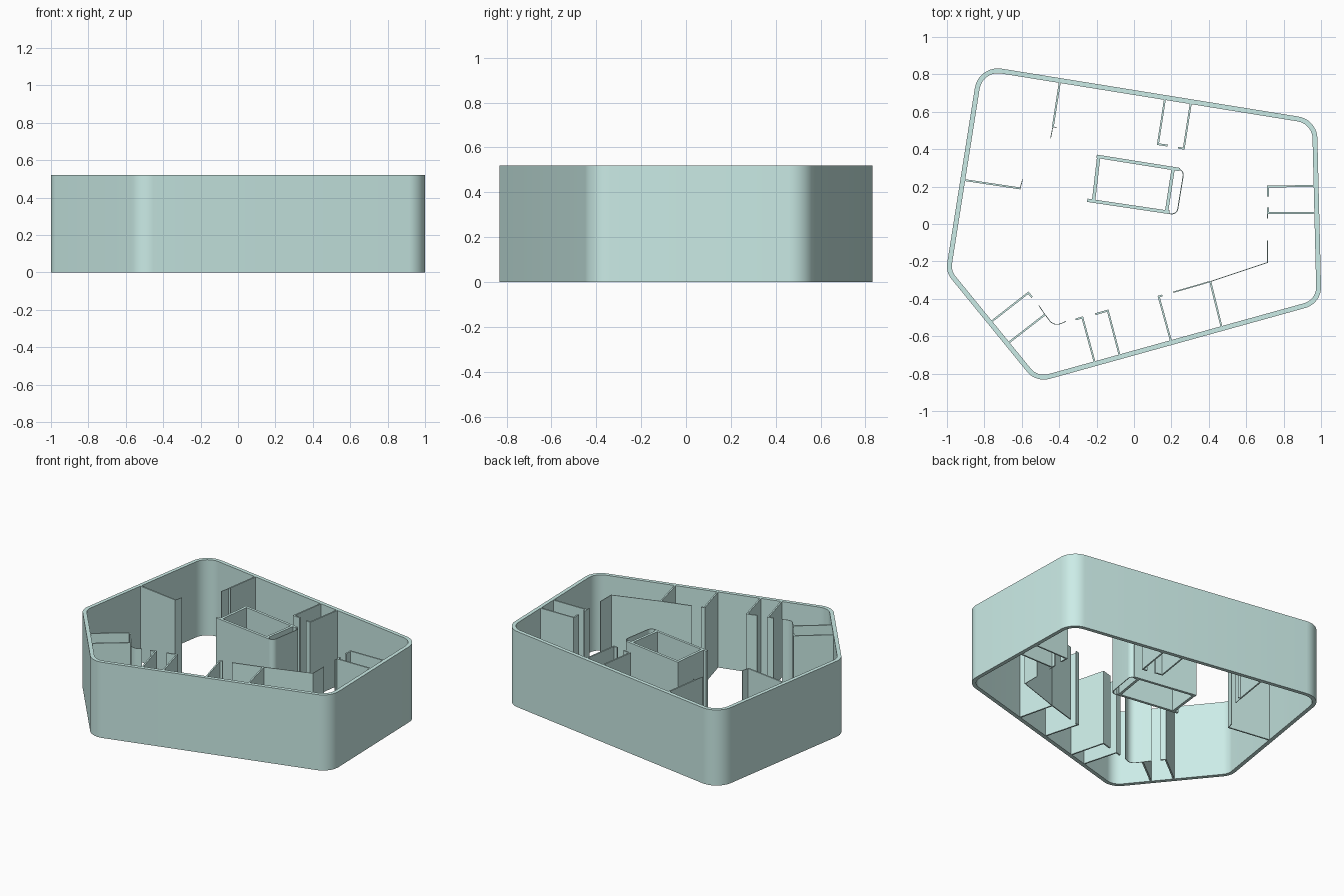
import bpy, bmesh, math
from mathutils import Vector

if "Cube" in bpy.data.objects:
    bpy.data.objects.remove(bpy.data.objects["Cube"])

HEIGHT = 0.52
mat = bpy.data.materials.new("pale_teal")
mat.diffuse_color = (0.60, 0.84, 0.80, 1)
mat.use_nodes = True
mat.node_tree.nodes["Principled BSDF"].inputs["Base Color"].default_value = mat.diffuse_color


def fillet(pts, radii, closed=False, steps=10):
    """Round the corners of a polyline; radius 0 keeps a corner sharp."""
    out, n = [], len(pts)
    for i in range(n):
        p, r = Vector(pts[i]), radii[i]
        if r == 0 or (not closed and i in (0, n - 1)):
            out.append(p)
            continue
        a = (Vector(pts[i - 1]) - p).normalized()
        b = (Vector(pts[(i + 1) % n]) - p).normalized()
        half = a.angle(b) / 2
        centre = p + (a + b).normalized() * r / math.sin(half)
        start = p + a * r / math.tan(half) - centre
        end = p + b * r / math.tan(half) - centre
        sweep = math.atan2(start.cross(end), start.dot(end))
        for k in range(steps + 1):
            t = sweep * k / steps
            c, s = math.cos(t), math.sin(t)
            out.append(centre + Vector((start.x * c - start.y * s,
                                        start.x * s + start.y * c)))
    return out


def offset(pts, d, closed):
    """Shift a polyline to its left by d with mitred corners."""
    out, n = [], len(pts)
    for i in range(n):
        normals = []
        for j in (i - 1, i):
            if closed or 0 <= j < n - 1:
                e = (pts[(j + 1) % n] - pts[j]).normalized()
                normals.append(Vector((-e.y, e.x)))
        m = (normals[0] + normals[-1]).normalized()
        out.append(pts[i] + m * d / m.dot(normals[0]))
    return out


def wall(name, pts, lo, hi, closed=False):
    """Upright wall along a plan path, between two sideways offsets."""
    pts = [Vector(p) for p in pts]
    bm = bmesh.new()
    rings = []
    for a, b in zip(offset(pts, lo, closed), offset(pts, hi, closed)):
        rings.append([bm.verts.new((p.x, p.y, z))
                      for p, z in ((a, 0), (b, 0), (b, HEIGHT), (a, HEIGHT))])
    n = len(rings)
    for i in range(n if closed else n - 1):
        r, s = rings[i], rings[(i + 1) % n]
        for k in range(4):
            bm.faces.new((r[k], r[(k + 1) % 4], s[(k + 1) % 4], s[k]))
    if not closed:
        bm.faces.new(rings[0])
        bm.faces.new(rings[-1][::-1])
    bmesh.ops.recalc_face_normals(bm, faces=bm.faces)
    me = bpy.data.meshes.new(name)
    bm.to_mesh(me)
    bm.free()
    for f in me.polygons:
        f.use_smooth = True
    me.set_sharp_from_angle(angle=math.radians(30))
    me.materials.append(mat)
    ob = bpy.data.objects.new(name, me)
    bpy.context.collection.objects.link(ob)
    return ob


# Outer shell: rounded five-sided plan, fitted to the overall size
plan = [(-0.828, 0.852), (-1.002, -0.255), (-0.522, -0.846),
        (0.998, -0.423), (0.974, 0.560)]
shell = fillet(plan, [0.125, 0.11, 0.115, 0.115, 0.12], closed=True)
for axis, half in ((0, 1.0), (1, 0.832)):
    lo = min(p[axis] for p in shell)
    hi = max(p[axis] for p in shell)
    for p in shell:
        p[axis] = ((p[axis] - lo) / (hi - lo) * 2 - 1) * half
wall("outer_wall", shell, 0, 0.026, closed=True)

# Central core: thick walls plus a thin rounded skin on its right end
T = 0.009
wall("core_back_wall", [(-0.2, 0.362), (0.245, 0.291)], -T, T)
wall("core_front_wall", [(-0.25, 0.127), (0.19, 0.062)], -T, T)
wall("core_left_wall", [(-0.188, 0.365), (-0.216, 0.125)], -T, T)
wall("core_inner_wall", [(0.209, 0.293), (0.174, 0.066)], -T, T)
wall("core_right_skin",
     fillet([(0.2, 0.303), (0.271, 0.291), (0.231, 0.046), (0.16, 0.058)],
            [0, 0.035, 0.035, 0]), -0.005, 0)

# Interior partitions: (name, plan path, half thickness)
M, S = 0.005, 0.002
partitions = [
    ("back_left_partition", [(-0.395, 0.77), (-0.434, 0.517)], M),
    ("back_left_thin_screen", [(-0.414, 0.515), (-0.434, 0.52), (-0.446, 0.457)], S),
    ("left_partition", [(-0.92, 0.237), (-0.607, 0.19)], M),
    ("left_return", [(-0.609, 0.19), (-0.596, 0.238)], S),
    ("back_closet_left", [(0.167, 0.68), (0.128, 0.427), (0.18, 0.419)], M),
    ("back_closet_right", [(0.305, 0.655), (0.266, 0.403), (0.236, 0.408)], M),
    ("right_closet_back", [(0.98, 0.204), (0.716, 0.2), (0.716, 0.147)], M),
    ("right_closet_front", [(0.985, 0.06), (0.716, 0.058), (0.716, 0.087)], M),
    ("right_thin_screen", [(0.714, 0.085), (0.714, 0.03)], S),
    ("front_right_screen", [(0.714, -0.088), (0.714, -0.206), (0.41, -0.307)], S),
    ("front_right_room_wall", [(0.41, -0.307), (0.21, -0.365)], M * 0.7),
    ("front_right_partition", [(0.47, -0.558), (0.408, -0.308)], M),
    ("front_room_partition", [(0.2, -0.635), (0.132, -0.388), (0.152, -0.382)], M),
    ("front_closet_right", [(-0.075, -0.71), (-0.14, -0.463), (-0.206, -0.482)], M),
    ("front_closet_left", [(-0.208, -0.748), (-0.276, -0.5), (-0.312, -0.51)], M),
    ("left_closet_front", [(-0.677, -0.64), (-0.476, -0.484)], M),
    ("left_closet_back", [(-0.77, -0.528), (-0.565, -0.368), (-0.545, -0.392)], M),
]
for name, path, half in partitions:
    wall(name, path, -half, half)

# Curved thin screen beside the left closet
wall("curved_screen",
     fillet([(-0.509, -0.436), (-0.476, -0.484), (-0.427, -0.548), (-0.365, -0.521)],
            [0, 0, 0.05, 0]), -S, S)
